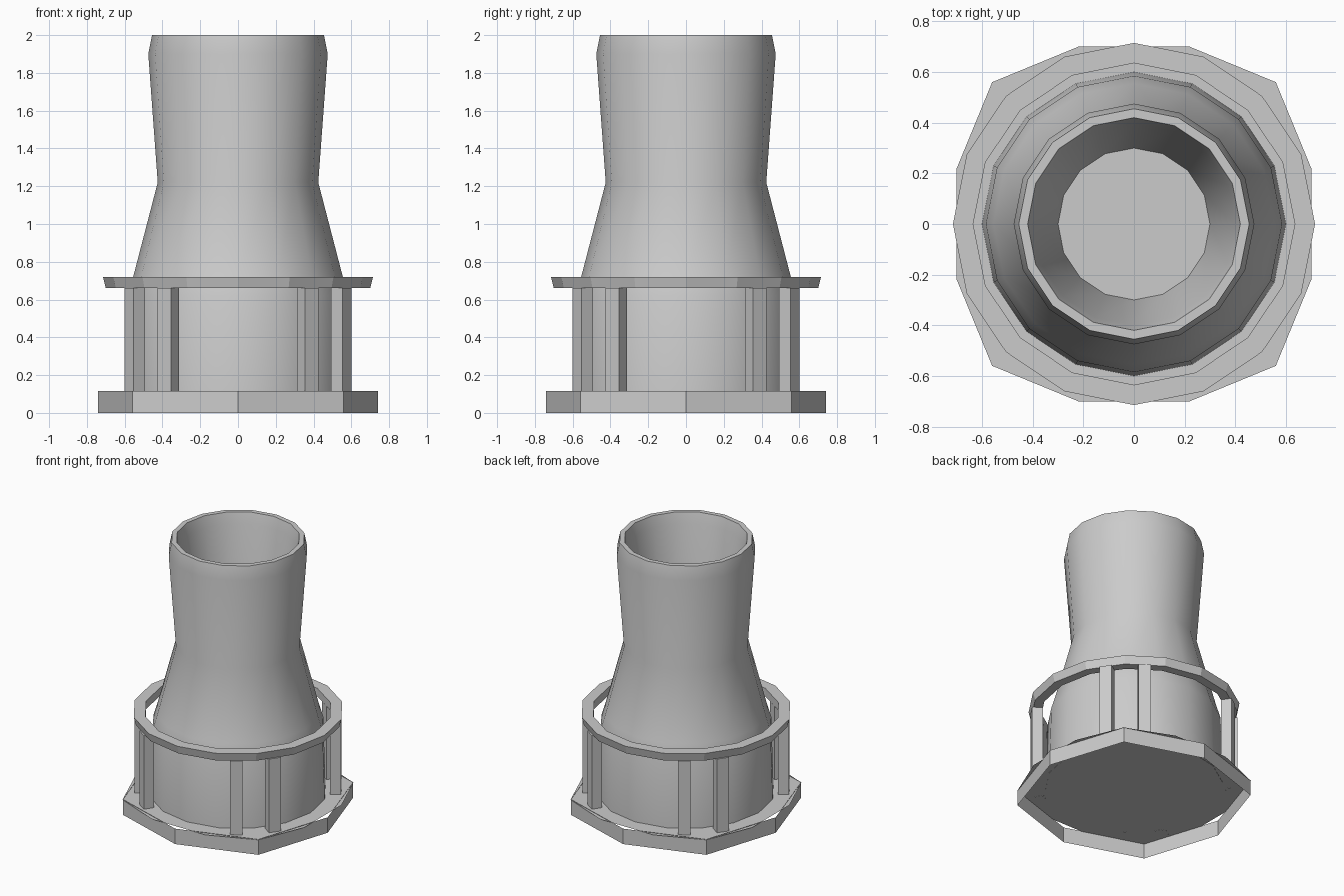
import bpy, bmesh
from math import cos, sin, radians, pi

if "Cube" in bpy.data.objects:
    bpy.data.objects.remove(bpy.data.objects["Cube"])


def add_object(name, bm, smooth=None):
    bmesh.ops.recalc_face_normals(bm, faces=bm.faces)
    me = bpy.data.meshes.new(name)
    bm.to_mesh(me)
    bm.free()
    ob = bpy.data.objects.new(name, me)
    bpy.context.collection.objects.link(ob)
    if smooth:
        bpy.ops.object.select_all(action='DESELECT')
        ob.select_set(True)
        bpy.context.view_layer.objects.active = ob
        bpy.ops.object.shade_smooth_by_angle(angle=radians(smooth))
    return ob


def lathe(name, profile, sides, closed=False, caps=False, smooth=None):
    bm = bmesh.new()
    rings = [[bm.verts.new((r * cos(2 * pi * i / sides), r * sin(2 * pi * i / sides), z))
              for i in range(sides)] for r, z in profile]
    pairs = list(zip(rings, rings[1:]))
    if closed:
        pairs.append((rings[-1], rings[0]))
    for a, b in pairs:
        for i in range(sides):
            j = (i + 1) % sides
            bm.faces.new((a[i], a[j], b[j], b[i]))
    if caps:
        bm.faces.new(rings[0])
        bm.faces.new(rings[-1])
    return add_object(name, bm, smooth)


# Hollow waisted body with inner bowl
lathe("body", [(0.60, 0.11), (0.585, 0.62), (0.555, 0.72), (0.425, 1.22), (0.475, 1.90),
               (0.455, 2.0), (0.42, 2.0), (0.40, 1.92), (0.30, 1.2)],
      16, caps=True, smooth=35)

# Upper collar held away from the body
lathe("upper_collar", [(0.70, 0.66), (0.715, 0.72), (0.635, 0.72), (0.635, 0.66)],
      16, closed=True)

# Base plate, with a cut edge along each side
bm = bmesh.new()
plate = []
for k in range(4):
    c, s = cos(k * pi / 2), sin(k * pi / 2)
    for x, y in ((0.70, -0.22), (0.70, 0.22), (0.56, 0.56)):
        plate.append(bm.verts.new((x * c - y * s, x * s + y * c, 0.112)))
bm.faces.new(plate)
add_object("base_plate", bm)

# Eight-sided open skirt around the base
bm = bmesh.new()
low, high = [], []
for i in range(8):
    r = 0.79 if i % 2 else 0.74
    x, y = r * cos(i * pi / 4), r * sin(i * pi / 4)
    low.append(bm.verts.new((x, y, 0)))
    high.append(bm.verts.new((x, y, 0.115)))
for i in range(8):
    j = (i + 1) % 8
    bm.faces.new((low[i], low[j], high[j], high[i]))
add_object("base_skirt", bm)

# Paired posts between base and collar
for k in range(4):
    for n, off in enumerate((34, 56)):
        a = radians(off + 90 * k)
        bpy.ops.mesh.primitive_cube_add(size=1, location=(0.66 * cos(a), 0.66 * sin(a), 0.386),
                                        rotation=(0, 0, a))
        post = bpy.context.object
        post.name = f"post_{k * 2 + n + 1}"
        post.scale = (0.075, 0.085, 0.55)
